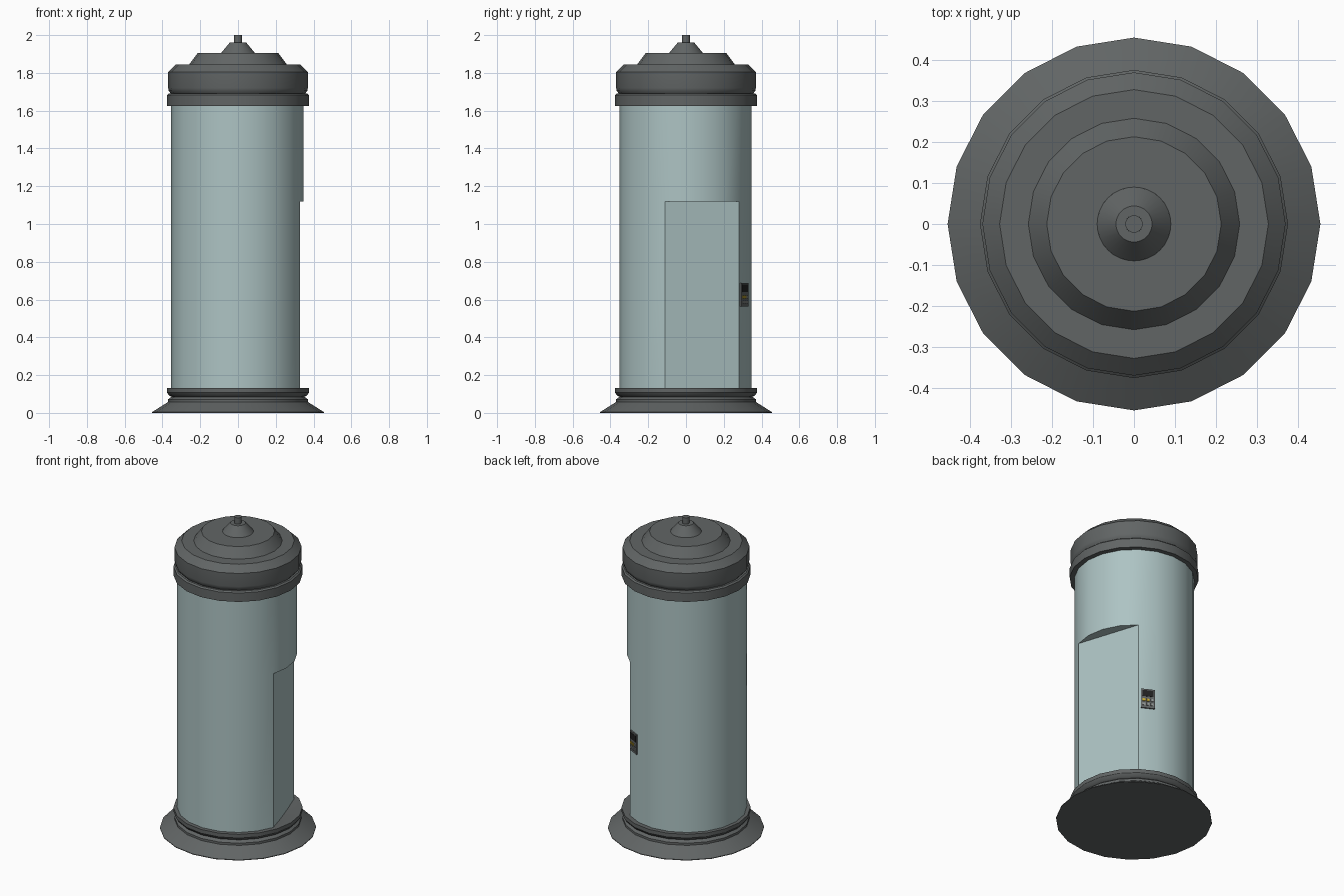
import bpy, bmesh
from math import sin, cos, radians, pi
from mathutils import Matrix, Vector

if "Cube" in bpy.data.objects:
    bpy.data.objects.remove(bpy.data.objects["Cube"])


def material(name, rgb):
    m = bpy.data.materials.new(name)
    m.diffuse_color = (*rgb, 1)
    m.use_nodes = True
    m.node_tree.nodes["Principled BSDF"].inputs["Base Color"].default_value = m.diffuse_color
    return m


DARK = material("dark_grey", (0.12, 0.13, 0.13))
TEAL = material("pale_teal", (0.42, 0.55, 0.55))
BLACK = material("black", (0.015, 0.015, 0.015))
YELLOW = material("yellow", (0.6, 0.42, 0.03))
LIGHT = material("light_grey", (0.3, 0.32, 0.31))


def finish(name, bm, mat, smooth=True, angle=32):
    me = bpy.data.meshes.new(name)
    bm.to_mesh(me)
    bm.free()
    ob = bpy.data.objects.new(name, me)
    bpy.context.collection.objects.link(ob)
    me.materials.append(mat)
    if smooth:
        bpy.ops.object.select_all(action='DESELECT')
        ob.select_set(True)
        bpy.context.view_layer.objects.active = ob
        bpy.ops.object.shade_smooth_by_angle(angle=radians(angle))
    return ob


def lathe(name, profile, mat, sides=20, cap_bottom=False, cap_top=False):
    """Turn (radius, height) points, listed bottom to top, around z."""
    bm = bmesh.new()
    rings = [[bm.verts.new((r * cos(2 * pi * i / sides), r * sin(2 * pi * i / sides), z))
              for i in range(sides)] for r, z in profile]
    for a, b in zip(rings, rings[1:]):
        for i in range(sides):
            j = (i + 1) % sides
            bm.faces.new((a[i], a[j], b[j], b[i]))
    if cap_bottom:
        bm.faces.new(rings[0][::-1])
    if cap_top:
        bm.faces.new(rings[-1])
    return finish(name, bm, mat)


# flared foot and the ring above it
lathe("base_flange", [(0.455, 0), (0.455, 0.004), (0.37, 0.058), (0.37, 0.072), (0.352, 0.085)],
      DARK, cap_bottom=True)
lathe("base_ring", [(0.352, 0.085), (0.365, 0.092), (0.376, 0.108), (0.376, 0.132),
                    (0.352, 0.132), (0.27, 0.122)], DARK)

# upper ring, stepped lid and finial
lathe("top_ring", [(0.34, 1.625), (0.376, 1.625), (0.376, 1.682), (0.367, 1.69), (0.355, 1.69)], DARK)
lathe("lid", [(0.355, 1.69), (0.367, 1.705), (0.37, 1.72), (0.37, 1.805), (0.328, 1.845),
              (0.258, 1.845), (0.213, 1.905), (0.09, 1.905)], DARK)
lathe("finial_cone", [(0.09, 1.905), (0.044, 1.96), (0.021, 1.96)], DARK, sides=32)
lathe("finial_pin", [(0.021, 1.958), (0.021, 2.0)], DARK, sides=24, cap_top=True)

# twenty-sided body with a doorway four facets wide
R, SIDES, CENTRE = 0.3495, 20, Vector((-0.004, -0.002, 0))
LEVELS = (0.12, 1.118, 1.64)


def rim(i, z):
    a = 2 * pi * i / SIDES
    return CENTRE + Vector((R * cos(a), R * sin(a), z))


bm = bmesh.new()
grid = [[bm.verts.new(rim(i, z)) for i in range(SIDES)] for z in LEVELS]
for k in range(2):
    for i in range(SIDES):
        if k == 0 and i in (19, 0, 1, 2):
            continue
        j = (i + 1) % SIDES
        bm.faces.new((grid[k][i], grid[k][j], grid[k + 1][j], grid[k + 1][i]))
finish("body_shell", bm, TEAL)

# flat door set back in the doorway, with the lintel underside
bm = bmesh.new()
bm.faces.new([bm.verts.new(rim(i, z)) for i, z in
              ((-1, LEVELS[0]), (3, LEVELS[0]), (3, LEVELS[1]), (-1, LEVELS[1]))])
bm.faces.new([bm.verts.new(rim(i, LEVELS[1])) for i in (3, 2, 1, 0, -1)])
finish("door_panel", bm, TEAL, smooth=False)

# control panel on the facet beside the door
A = radians(63)
FACE = Matrix.Translation(CENTRE + Vector((0, 0, 0.625))) @ Matrix.Rotation(A, 4, 'Z')
APOTHEM = R * cos(pi / SIDES)


def plate(name, side, up, width, height, depth, mat):
    """Box on the facet: x points outward, y runs along the facet."""
    bm = bmesh.new()
    bmesh.ops.create_cube(bm, size=1, matrix=FACE
                          @ Matrix.Translation((APOTHEM + depth / 2 - 0.002, side, up))
                          @ Matrix.Diagonal((depth, width, height, 1)))
    finish(name, bm, mat, smooth=False)


plate("control_plate", 0, 0, 0.082, 0.126, 0.010, DARK)
plate("control_screen", 0, 0.034, 0.066, 0.04, 0.012, BLACK)
for row in range(2):
    for col in range(3):
        mat = YELLOW if (row, col) in ((0, 0), (0, 1)) else LIGHT
        plate(f"control_button_{row}_{col}", -0.024 + 0.024 * col, -0.011 - 0.028 * row,
              0.016, 0.016, 0.014, mat)
